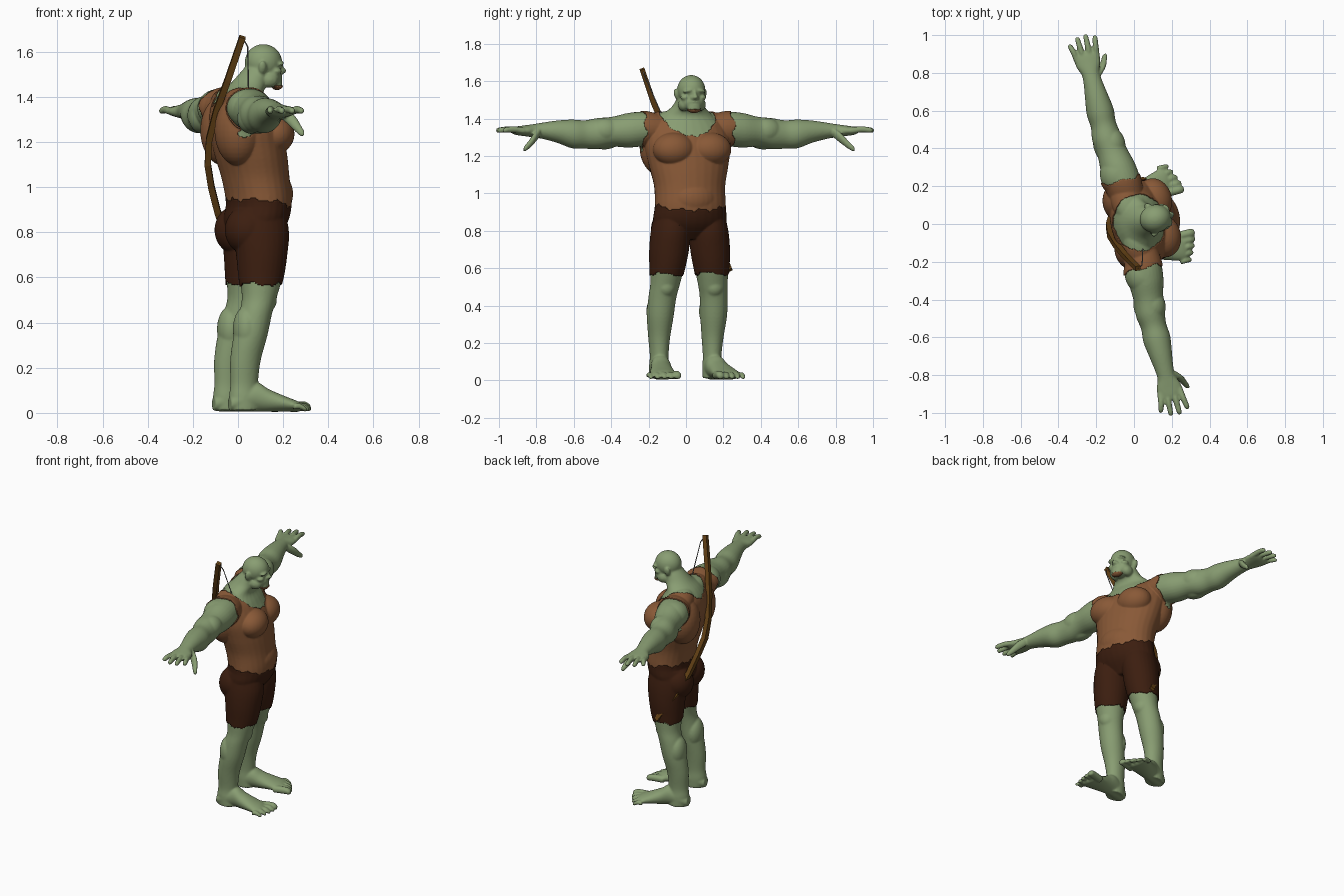
import bpy, bmesh, math
from mathutils import Vector, Matrix

TURN = Matrix.Rotation(math.radians(14), 4, 'Z')   # whole figure is turned slightly
bm = bmesh.new()


def material(name, rgb):
    m = bpy.data.materials.new(name)
    m.diffuse_color = (*rgb, 1)
    return m


def add_object(name, mesh, mat):
    ob = bpy.data.objects.new(name, mesh)
    bpy.context.collection.objects.link(ob)
    mesh.materials.clear()
    mesh.materials.append(mat)
    return ob


def catmull(p, n=5):
    p = [Vector(q) for q in p]
    out = []
    for i in range(len(p) - 1):
        a, b, c, d = p[max(i - 1, 0)], p[i], p[i + 1], p[min(i + 2, len(p) - 1)]
        for k in range(n):
            t = k / n
            out.append(0.5 * (2 * b + (c - a) * t + (2 * a - 5 * b + 4 * c - d) * t * t
                              + (3 * b - a - 3 * c + d) * t ** 3))
    return out + [p[-1]]


def loft(axis, secs, sides=(1,)):
    """secs: (x, y, z, radius, radius) rings lying square to the given axis."""
    u, v = [i for i in range(3) if i != axis]
    for s in sides:
        rings = []
        for q in catmull(secs):
            ring = []
            for k in range(28):
                t = math.tau * k / 28
                c = [q[0], q[1], q[2]]
                c[u] += q[3] * math.cos(t)
                c[v] += q[4] * math.sin(t)
                c[1] *= s
                ring.append(bm.verts.new(c))
            rings.append(ring)
        for a, b in zip(rings, rings[1:]):
            for k in range(28):
                bm.faces.new((a[k], a[k - 1], b[k - 1], b[k]))
        bm.faces.new(rings[0])
        bm.faces.new(rings[-1])


def blob(c, r, sides=(1,), tilt=0):
    for s in sides:
        m = (Matrix.Translation((c[0], c[1] * s, c[2])) @ Matrix.Rotation(tilt * s, 4, 'X')
             @ Matrix.Diagonal((*r, 1)))
        bmesh.ops.create_uvsphere(bm, u_segments=28, v_segments=18, radius=1, matrix=m)


LR = (1, -1)
# torso and neck
loft(2, [(.075, 0, .76, .07, .12), (.08, 0, .84, .13, .19), (.095, 0, .93, .137, .187),
         (.08, 0, 1.04, .142, .187), (.057, 0, 1.15, .152, .21), (.035, 0, 1.26, .15, .228),
         (.015, 0, 1.35, .125, .21), (.015, 0, 1.41, .095, .15), (.05, 0, 1.46, .08, .092),
         (.085, 0, 1.51, .07, .068), (.1, 0, 1.55, .05, .05)])
blob((.135, .1, 1.235), (.088, .108, .085), LR)             # chest
blob((-.03, .13, 1.25), (.1, .11, .15), LR)                 # upper back
blob((-.01, .13, 1.375), (.075, .13, .06), LR, -.25)        # shoulder slope
blob((.15, 0, .97), (.09, .13, .1))                         # belly
blob((.025, .095, .81), (.1, .095, .105), LR)               # buttocks
# arms
loft(1, [(.0, .12, 1.34, .08, .07), (-.005, .22, 1.345, .095, .09), (-.01, .31, 1.338, .093, .093),
         (-.02, .4, 1.33, .08, .08), (-.03, .48, 1.32, .078, .083), (-.03, .55, 1.315, .068, .076),
         (-.03, .62, 1.318, .073, .077), (-.03, .7, 1.33, .062, .06), (-.03, .78, 1.335, .05, .044),
         (-.03, .83, 1.335, .048, .036), (-.03, .88, 1.335, .066, .029), (-.03, .93, 1.335, .066, .022),
         (-.03, .95, 1.335, .05, .012)], LR)
blob((-.02, .27, 1.35), (.095, .11, .085), LR)              # deltoid
blob((-.01, .44, 1.335), (.07, .09, .07), LR)               # biceps
blob((-.045, .44, 1.305), (.065, .1, .07), LR)              # triceps
# fingers and thumb
for i, tip in enumerate((1.005, 1.033, 1.037, 1.02)):
    x0, x1 = -.082 + i * .035, -.1 + i * .046
    xm = (x0 + x1) / 2
    loft(1, [(x0, .9, 1.335, .016, .017), (xm, .96, 1.343, .0155, .0165),
             (x1, tip - .012, 1.338, .0135, .014), (x1, tip, 1.336, .006, .006)], LR)
loft(1, [(.005, .81, 1.325, .022, .025), (.035, .845, 1.295, .022, .028), (.055, .88, 1.26, .017, .022),
         (.066, .905, 1.24, .013, .016), (.07, .913, 1.235, .005, .007)], LR)
# legs
loft(2, [(.08, .1, .9, .1, .08), (.08, .105, .8, .118, .098), (.08, .113, .7, .108, .1),
         (.075, .122, .6, .095, .09), (.064, .132, .51, .077, .079), (.045, .142, .44, .073, .075),
         (.02, .147, .34, .075, .071), (-.003, .147, .23, .068, .058), (-.008, .146, .13, .062, .049),
         (-.008, .147, .07, .068, .053), (-.005, .148, .012, .066, .052)], LR)
blob((.085, .133, .5), (.058, .055, .06), LR)               # knee
blob((-.002, .145, .37), (.055, .072, .1), LR)              # calf
# feet and toes
loft(0, [(-.075, .147, .04, .035, .03), (-.03, .148, .055, .05, .05), (.04, .15, .072, .054, .066),
         (.1, .16, .055, .06, .05), (.17, .172, .04, .07, .034), (.22, .178, .029, .07, .025),
         (.24, .178, .025, .055, .016)], LR)
for i, (end, r) in enumerate(((.302, .022), (.297, .017), (.285, .016), (.27, .015), (.253, .014))):
    y = .118 + i * .034
    loft(0, [(.19, y, .028, r, r), (end - .035, y, .03, r, r), (end - .01, y, r + .003, r * .9, r * .8),
             (end, y, r + .001, r * .4, r * .4)], LR)
# head
blob((.116, 0, 1.553), (.083, .075, .08))
blob((.137, 0, 1.488), (.06, .068, .048))
blob((.13, .045, 1.475), (.042, .03, .035), LR)             # jaw
blob((.178, 0, 1.457), (.022, .037, .022))                  # chin
blob((.18, .03, 1.55), (.021, .034, .011), LR, -.2)         # brow
blob((.162, .046, 1.513), (.026, .024, .016), LR)           # cheek
blob((.193, 0, 1.53), (.014, .011, .026))                   # nose bridge
blob((.203, 0, 1.515), (.018, .014, .013))                  # nose tip
blob((.193, .013, 1.511), (.015, .011, .01), LR)            # nostril
blob((.184, 0, 1.489), (.017, .035, .008))                  # lips
blob((.184, 0, 1.473), (.016, .032, .008))
blob((.092, .077, 1.53), (.018, .012, .03), LR, -.25)       # ear

# fuse the body forms into one smooth surface
bmesh.ops.recalc_face_normals(bm, faces=bm.faces[:])
raw = bpy.data.meshes.new("body")
bm.to_mesh(raw)
skin_mat = material("skin", (.25, .34, .17))
body = add_object("body_source", raw, skin_mat)
rm = body.modifiers.new("fuse", 'REMESH')
rm.mode, rm.voxel_size = 'VOXEL', .0062
sm = body.modifiers.new("soften", 'SMOOTH')
sm.factor, sm.iterations = .5, 4
full = bpy.data.meshes.new_from_object(body.evaluated_get(bpy.context.evaluated_depsgraph_get()))
bpy.data.objects.remove(body)


def region(c):
    """Which garment covers this point of the body."""
    ang = math.atan2(c.y, c.x - .08)
    rag = .007 * math.sin(ang * 9) + .004 * math.sin(ang * 23)
    waist = .945 - .035 * max(0, c.x - .08) / .15 + rag
    if abs(c.y) > .243 + .01 * math.sin(c.z * 70) or c.z < .57 + rag:
        return "skin"
    if c.z < waist:
        return "shorts"
    if c.z > 1.3 and ((c.x - .03) / .135) ** 2 + (c.y / .15) ** 2 < 1 + 5 * rag or c.z > 1.45:
        return "skin"
    return "vest"


# skin, vest and shorts are cut from the fused surface
for name, mat in (("skin", skin_mat), ("vest", material("vest", (.25, .10, .038))),
                  ("shorts", material("shorts", (.045, .013, .005)))):
    part = bmesh.new()
    part.from_mesh(full)
    drop = [f for f in part.faces if region(f.calc_center_median()) != name]
    bmesh.ops.delete(part, geom=drop, context='FACES')
    part.transform(TURN)
    for f in part.faces:
        f.smooth = True
        f.material_index = 0
    me = bpy.data.meshes.new(name)
    part.to_mesh(me)
    ob = add_object(name, me, mat)
    if name != "skin":
        th = ob.modifiers.new("cloth", 'SOLIDIFY')
        th.thickness, th.offset = .006, 1

# bow slung across the back
path = [Vector(p) for p in ((.02, -.235, 1.665), (-.045, -.17, 1.475), (-.095, -.11, 1.34),
                            (-.128, -.055, 1.21), (-.134, -.01, 1.1), (-.118, .045, 1.0),
                            (-.09, .095, .89), (-.045, .165, .76), (.055, .235, .59))]
side = (path[-1] - path[0]).cross(Vector((1, 0, 0))).normalized()
bw = bmesh.new()
rings = []
for i, p in enumerate(path):
    t = (path[min(i + 1, 8)] - path[max(i - 1, 0)]).normalized()
    out = t.cross(side).normalized()
    w = .019 - .0015 * abs(i - 4)
    rings.append([bw.verts.new(p + side * a * w + out * b * .014)
                  for a, b in ((1, 1), (-1, 1), (-1, -1), (1, -1))])
for a, b in zip(rings, rings[1:]):
    for k in range(4):
        bw.faces.new((a[k], a[k - 1], b[k - 1], b[k]))
bw.faces.new(rings[0])
bw.faces.new(rings[-1])
bmesh.ops.recalc_face_normals(bw, faces=bw.faces[:])
bow = bpy.data.meshes.new("bow")
bw.to_mesh(bow)
add_object("bow", bow, material("wood", (.13, .055, .008)))

# bow string
cu = bpy.data.curves.new("bow_string", 'CURVE')
cu.dimensions, cu.bevel_depth, cu.bevel_resolution = '3D', .003, 1
sp = cu.splines.new('POLY')
pts = [path[0], Vector((.043, -.217, 1.62)), Vector((.06, .21, .65)), path[-1]]
sp.points.add(len(pts) - 1)
for q, p in zip(sp.points, pts):
    q.co = (*p, 1)
add_object("bow_string", cu, material("string", (.2, .2, .2)))
